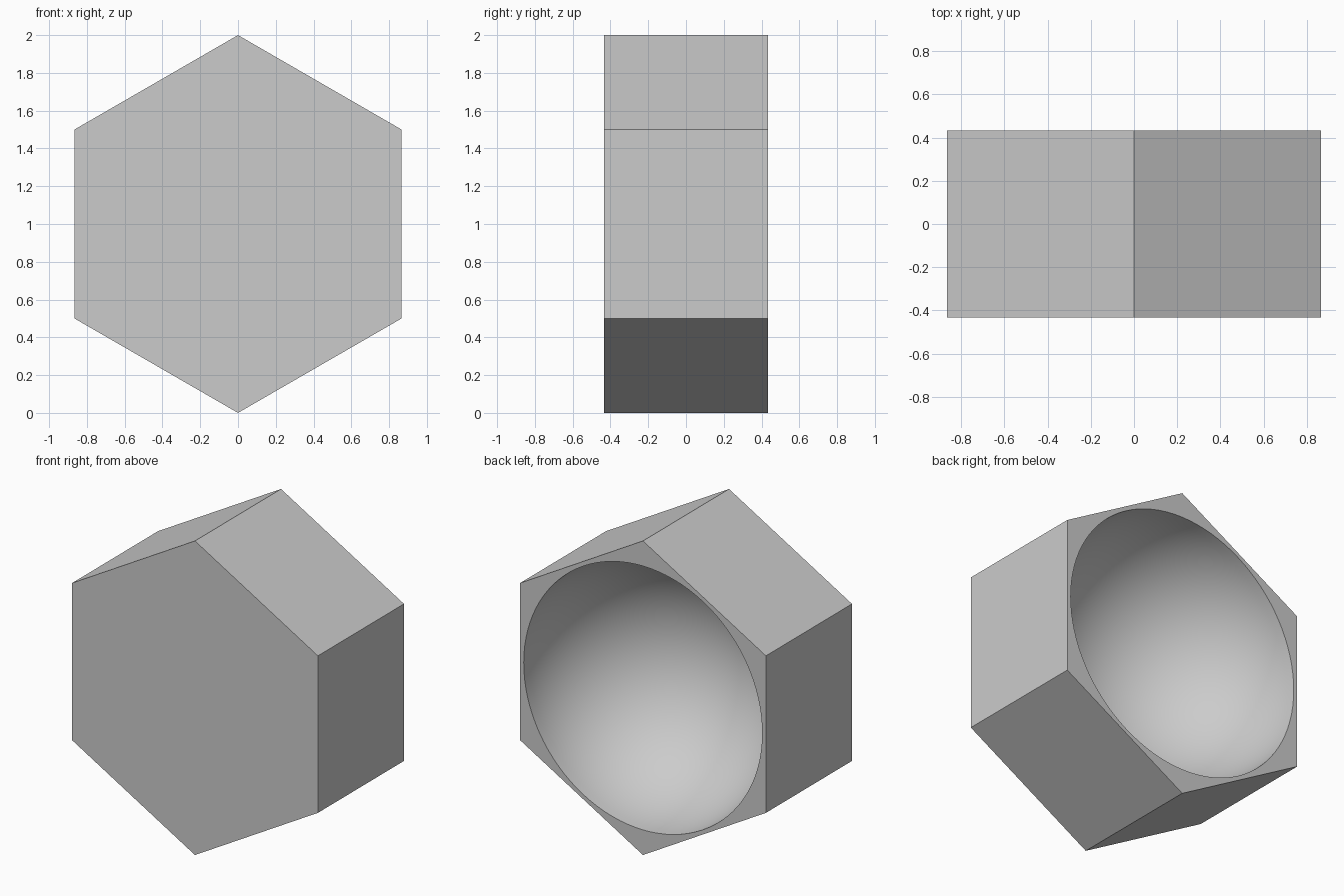
import bpy
import math

cube = bpy.data.objects.get("Cube")
if cube:
    bpy.data.objects.remove(cube, do_unlink=True)

DEPTH = math.sqrt(3) / 2      # block thickness, equal to the hexagon's apothem
BOWL_RADIUS = 0.84

# Single grey material
grey = bpy.data.materials.new("light_grey")
grey.use_nodes = True
colour = (0.6, 0.6, 0.6, 1)
grey.diffuse_color = colour
grey.node_tree.nodes["Principled BSDF"].inputs["Base Color"].default_value = colour

# Hexagonal block, standing on one corner with its axis along y
bpy.ops.mesh.primitive_cylinder_add(vertices=6, radius=1, depth=DEPTH,
                                    location=(0, 0, 1), rotation=(math.pi / 2, 0, 0))
block = bpy.context.object
block.name = "hexagonal_block"
block.data.materials.append(grey)

# Spherical cutter centred on the back face
bpy.ops.mesh.primitive_uv_sphere_add(segments=96, ring_count=48, radius=BOWL_RADIUS,
                                     location=(0, DEPTH / 2, 1), rotation=(math.pi / 2, 0, 0))
cutter = bpy.context.object
cutter.name = "bowl_cutter"
cutter.hide_render = True
cutter.data.materials.append(grey)

# Hollow the bowl out of the block
hollow = block.modifiers.new("bowl", "BOOLEAN")
hollow.operation = "DIFFERENCE"
hollow.solver = "EXACT"
hollow.object = cutter
bpy.ops.object.select_all(action="DESELECT")
block.select_set(True)
bpy.context.view_layer.objects.active = block
bpy.ops.object.modifier_apply(modifier=hollow.name)
bpy.data.objects.remove(cutter, do_unlink=True)

# Smooth bowl with a crisp rim and flat outer faces
bpy.ops.object.shade_smooth_by_angle(angle=math.radians(30))
